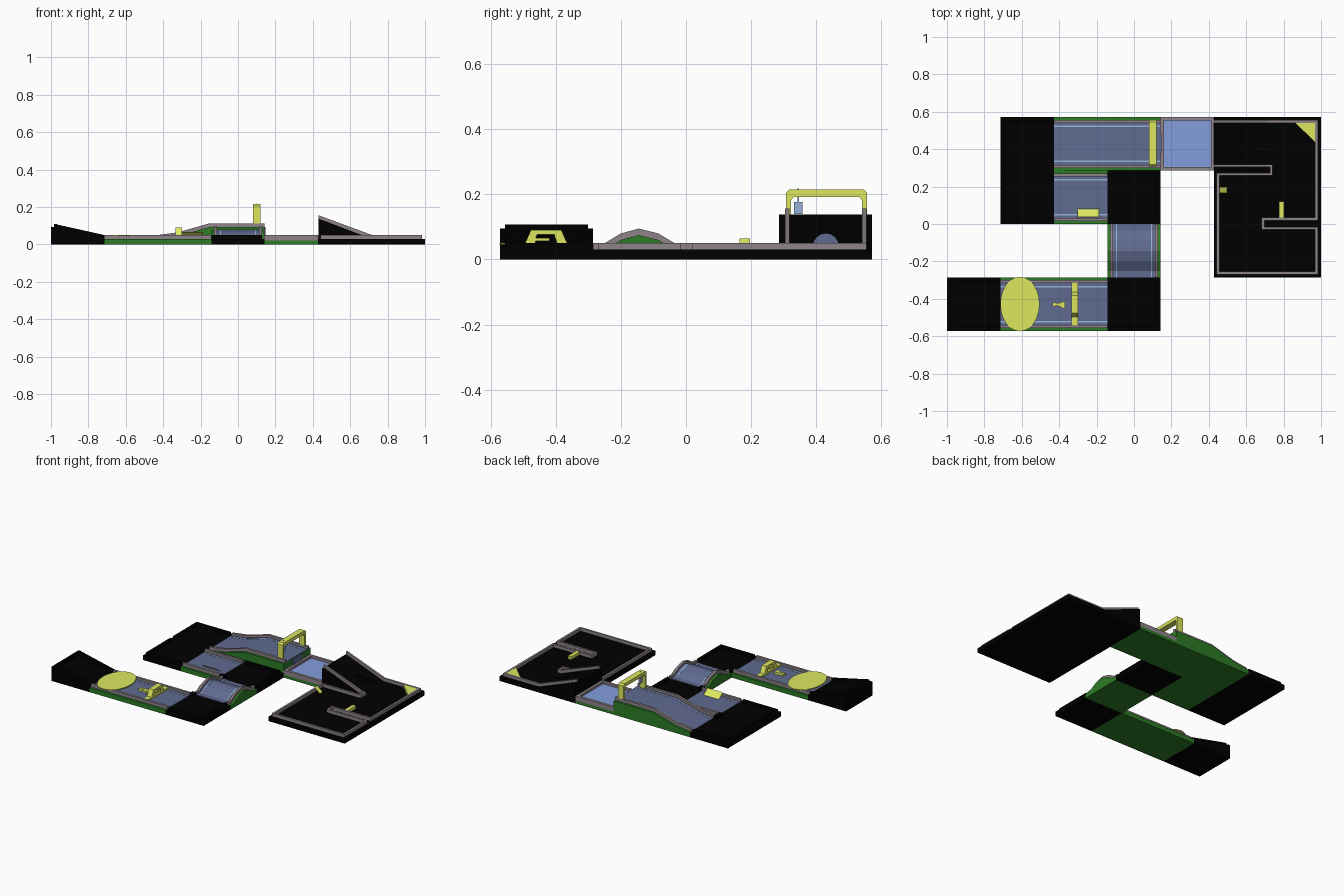
import bpy, bmesh, math

if "Cube" in bpy.data.objects:
    bpy.data.objects.remove(bpy.data.objects["Cube"])

T = 2 / 7  # tile size


def material(name, rgb):
    m = bpy.data.materials.new(name)
    m.diffuse_color = (*rgb, 1)
    m.use_nodes = True
    m.node_tree.nodes["Principled BSDF"].inputs["Base Color"].default_value = m.diffuse_color
    return m


BLACK = material("black", (0, 0, 0))
GREEN = material("grass green", (0.026, 0.2, 0.02))
BLUE = material("slate blue", (0.115, 0.145, 0.28))
WATER = material("water blue", (0.23, 0.34, 0.72))
GREY = material("warm grey", (0.27, 0.23, 0.255))
YELLOW = material("yellow", (0.74, 0.82, 0.12))
LIGHT = material("pale blue", (0.31, 0.45, 0.68))


def finish(name, bm, mat, recalc=True):
    if recalc:
        bmesh.ops.recalc_face_normals(bm, faces=bm.faces)
    me = bpy.data.meshes.new(name)
    bm.to_mesh(me)
    bm.free()
    me.materials.append(mat)
    ob = bpy.data.objects.new(name, me)
    bpy.context.collection.objects.link(ob)
    return ob


def box(name, x0, x1, y0, y1, z0, z1, mat):
    return prism(name, [(x0, y0), (x1, y0), (x1, y1), (x0, y1)], z0, z1, "z", mat)


def prism(name, poly, a, b, axis, mat):
    """Extrude a 2D outline from a to b along an axis."""
    place = {"x": lambda u, v, w: (w, u, v),
             "y": lambda u, v, w: (u, w, v),
             "z": lambda u, v, w: (u, v, w)}[axis]
    bm = bmesh.new()
    lo = [bm.verts.new(place(u, v, a)) for u, v in poly]
    hi = [bm.verts.new(place(u, v, b)) for u, v in poly]
    bm.faces.new(lo)
    bm.faces.new(hi)
    n = len(poly)
    for i in range(n):
        j = (i + 1) % n
        bm.faces.new((lo[i], lo[j], hi[j], hi[i]))
    return finish(name, bm, mat)


def sheet(name, corners, mat):
    """Single face, counter-clockwise seen from its front."""
    bm = bmesh.new()
    bm.faces.new([bm.verts.new(c) for c in corners])
    return finish(name, bm, mat, False)


def strip(name, path, c0, c1, lo, hi, axis, mat):
    """Band following a height path; lo=None reaches the ground."""
    bm = bmesh.new()
    rings = []
    for t, h in path:
        z0 = 0 if lo is None else h + lo
        ring = [(c0, z0), (c1, z0), (c1, h + hi), (c0, h + hi)]
        rings.append([bm.verts.new((t, c, z) if axis == "x" else (c, t, z)) for c, z in ring])
    for a, b in zip(rings, rings[1:]):
        for i in range(4):
            j = (i + 1) % 4
            bm.faces.new((a[i], a[j], b[j], b[i]))
    bm.faces.new(rings[0])
    bm.faces.new(rings[-1])
    return finish(name, bm, mat)


def lane(name, path, c0, axis):
    """Green base, blue fairway, two grey rails and two pale lines."""
    c1 = c0 + T
    strip(name + "_base", path, c0, c1, None, 0, axis, GREEN)
    strip(name + "_fairway", path, c0 + .03, c1 - .03, -.002, .004, axis, BLUE)
    for side, c, s in (("low", c0, 1), ("high", c1, -1)):
        strip(f"{name}_rail_{side}", path, *sorted((c + s * .015, c + s * .031)), -.002, .02, axis, GREY)
        strip(f"{name}_line_{side}", path, *sorted((c + s * .046, c + s * .053)), .003, .0055, axis, LIGHT)


def corner(name, x0, y0, rail_x, rail_y):
    """Black turning tile with rails on one x side and one y side."""
    x1, y1 = x0 + T, y0 + T
    box(name, x0, x1, y0, y1, 0, .03, BLACK)
    rx = x1 - .031 if rail_x > 0 else x0 + .015
    ry = y1 - .031 if rail_y > 0 else y0 + .015
    box(name + "_side_rail", rx, rx + .016, y0 + .015, y1 - .015, .03, .05, BLACK)
    box(name + "_end_rail", x0 + .015, x1 - .015, ry, ry + .016, .03, .05, BLACK)
    # post at the inside of the turn
    px = x0 if rail_x > 0 else x1 - .031
    py = y0 if rail_y > 0 else y1 - .031
    box(name + "_post", px, px + .031, py, py + .031, .03, .05, BLACK)


# Starting ramp
prism("start_ramp", [(-1, 0), (-1, .095), (-.714, .035), (-.714, 0)], -2 * T, -T, "y", BLACK)
for y in (-2 * T + .015, -T - .031):
    strip("start_rail", [(-.975, .088), (-.714, .03)], y, y + .016, 0, .02, "x", BLACK)
box("start_end_rail", -.985, -.969, -2 * T + .015, -T - .015, .08, .108, BLACK)

# Lanes
lane("first_lane", [(-2.5 * T, .03), (-.5 * T, .03)], -2 * T, "x")
lane("hill", [(-T, .03), (-.25, .03), (-.2, .06), (-.145, .075), (-.085, .06), (-.035, .03), (0, .03)],
     -T / 2, "y")
lane("return_lane", [(-1.5 * T, .03), (-.5 * T, .03)], 0, "x")
lane("jump_ramp", [(-1.5 * T, .03), (-.32, .045), (-.15, .093), (.5 * T, .093)], T, "x")
box("jump_end_plate", .142, .147, .38, .48, .02, .092, BLUE)

# Turning tiles
corner("turn_front", -T / 2, -2 * T, 1, -1)
corner("turn_middle", -T / 2, 0, 1, 1)
corner("turn_left", -2.5 * T, 0, -1, -1)
corner("turn_back", -2.5 * T, T, -1, 1)

# Water tile
box("water_base", T / 2, 1.5 * T, T, 2 * T, 0, .02, GREEN)
box("water", T / 2 + .015, 1.5 * T - .015, T + .015, 2 * T - .015, .02, .035, WATER)
for y in (T, 2 * T - .018):
    box("water_rim_long", T / 2, 1.5 * T, y, y + .018, .02, .05, GREY)
for x in (T / 2, 1.5 * T - .018):
    box("water_rim_short", x, x + .018, T + .018, 2 * T - .018, .02, .05, GREY)

# Large final green with its winding rail
box("final_plate", 1.5 * T, 1, -T, 2 * T, 0, .03, BLACK)
route = [(.435, .548), (.976, .548), (.976, .027), (.69, .027), (.69, -.023), (.976, -.023),
         (.976, -.262), (.449, -.262), (.449, .265), (.733, .265), (.733, .311), (.435, .311)]
for (xa, ya), (xb, yb) in zip(route, route[1:]):
    w = .007
    box("final_rail", min(xa, xb) - w, max(xa, xb) + w, min(ya, yb) - w, max(ya, yb) + w, .028, .05, GREY)

# Landing wedge with an arched tunnel
wedge = prism("landing_wedge", [(.43, .03), (.43, .138), (.714, .03)], T, 2 * T, "y", BLACK)
arch = [(.43 + .04 * math.cos(i * math.pi / 8), .04 + .04 * math.sin(i * math.pi / 8)) for i in range(9)]
cutter = prism("tunnel_cutter", [(.39, .02)] + arch[::-1] + [(.47, .02)], .4, .8, "x", BLACK)
cutter.hide_render = True
cutter.hide_viewport = True
cut = wedge.modifiers.new("tunnel", "BOOLEAN")
cut.operation = "DIFFERENCE"
cut.object = cutter
for y in (.304, .541):
    strip("landing_rail", [(.43, .135), (.714, .03)], y, y + .014, -.004, .021, "x", GREY)

# Hoop over the jump ramp, with a small hanging plate
prism("hoop", [(.308, .093), (.308, .205), (.318, .215), (.546, .215), (.556, .205), (.556, .093),
               (.541, .093), (.541, .182), (.533, .192), (.331, .192), (.323, .182), (.323, .093)],
      .08, .12, "x", YELLOW)
box("hanging_plate", .095, .105, .332, .358, .14, .177, LIGHT)
box("hanging_rod", .098, .102, .343, .347, .17, .218, LIGHT)

# Flat yellow disc, spacer and gate on the first lane
disc = [(-.61 + .105 * math.cos(i * math.pi / 12), -.428 + .146 * math.sin(i * math.pi / 12)) for i in range(24)]
prism("yellow_disc", disc, .046, .051, "z", YELLOW)
prism("bow_spacer", [(-.435, -.443), (-.41, -.436), (-.37, -.455), (-.37, -.413), (-.41, -.424), (-.435, -.417)],
      .033, .05, "z", YELLOW)
box("gate_sill", -.335, -.3, -.54, -.316, .033, .046, YELLOW)
prism("gate", [(-.497, .045), (-.477, .09), (-.383, .09), (-.363, .045), (-.395, .045), (-.405, .076),
               (-.458, .076), (-.462, .066), (-.42, .066), (-.42, .056), (-.462, .056), (-.462, .045)],
      -.335, -.3, "x", YELLOW)

# Sloping yellow kickers
sheet("lane_kicker", [(-.303, .08, .034), (-.303, .037, .066), (-.187, .037, .066), (-.187, .08, .034)], YELLOW)
sheet("final_kicker", [(.498, .165, .032), (.498, .197, .032), (.456, .197, .065), (.456, .165, .065)], YELLOW)

# Other yellow obstacles
prism("corner_deflector", [(.862, .541), (.969, .541), (.969, .435)], .03, .049, "z", YELLOW)
box("divider_block", .776, .802, .034, .12, .03, .05, YELLOW)
